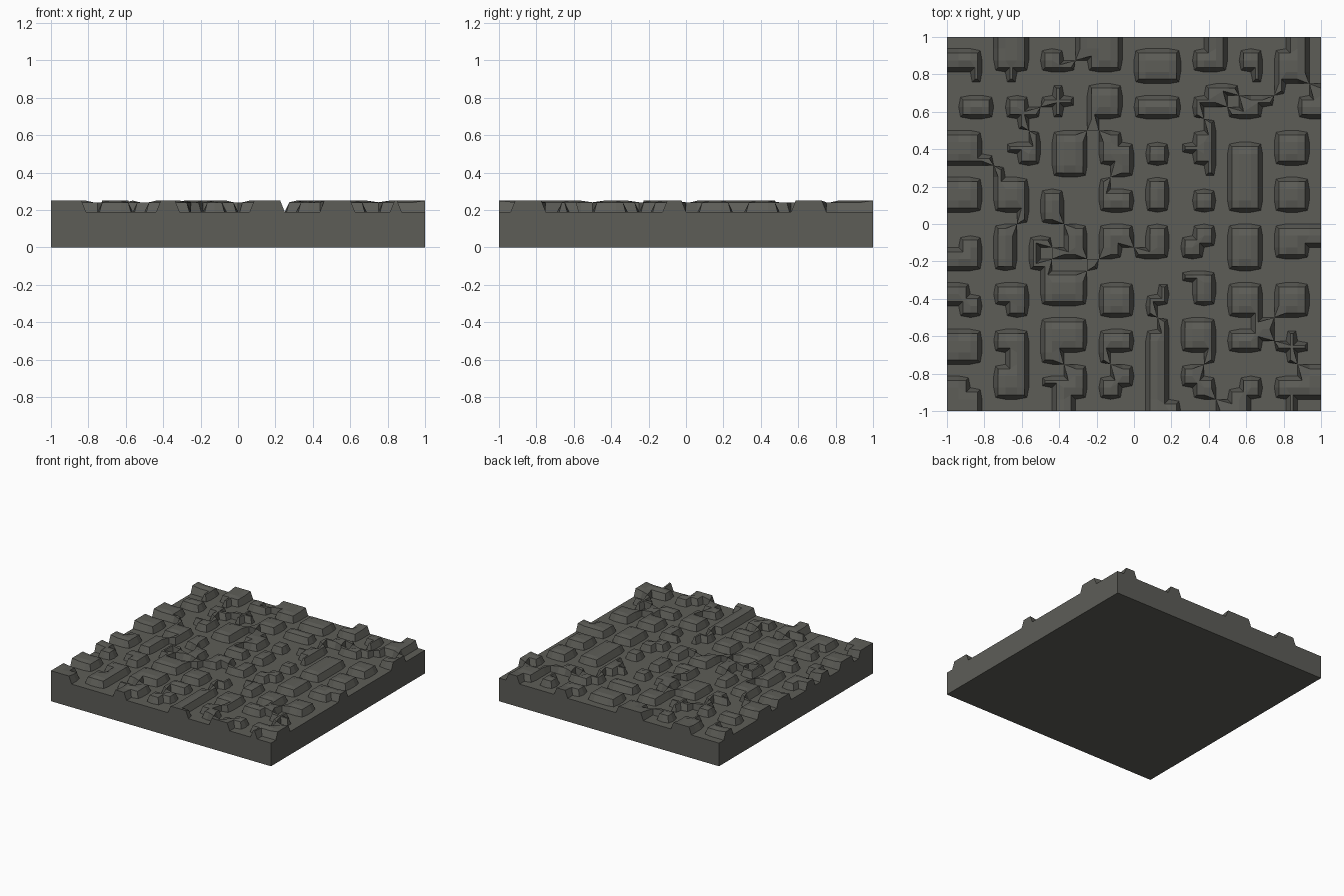
import bpy
import bmesh

cube = bpy.data.objects.get("Cube")
if cube:
    bpy.data.objects.remove(cube, do_unlink=True)

N = 32
CELL = 2 / N
GROUND, SHOULDER, CROWN = 0.19, 0.241, 0.25
TOP_INSET, CORNER_INSET = 0.024, 0.01

# Courses of regular stones, counted from the back: first row and depth
COURSES = [(1, 3), (5, 2), (8, 3), (12, 3), (16, 3), (21, 3), (25, 3), (28, 3)]

# Irregular stones replacing regular ones: column, row, width, depth
ODD_STONES = [
    (8, 1, 3, 2), (11, 0, 4, 3), (21, 0, 3, 3), (25, 1, 2, 3),
    (1, 5, 3, 2), (5, 5, 3, 2), (9, 4, 1, 3), (8, 5, 3, 1), (12, 4, 3, 3),
    (21, 4, 3, 3), (29, 5, 3, 2),
    (5, 8, 3, 3), (9, 8, 3, 4), (17, 9, 2, 2), (24, 9, 3, 3),
    (8, 13, 2, 3), (21, 13, 2, 2),
    (0, 17, 3, 3), (4, 16, 2, 4), (9, 16, 3, 3), (7, 17, 2, 3), (24, 16, 3, 4),
    (8, 20, 4, 3), (20, 20, 3, 3),
    (8, 24, 4, 4), (24, 24, 4, 3), (29, 25, 1, 3), (28, 26, 3, 1),
    (0, 29, 3, 3), (8, 28, 4, 4), (24, 29, 3, 3), (28, 29, 4, 2),
]

# Chipped corners: column, row
CHIPS = [
    (0, 3), (1, 3), (4, 3), (6, 3), (10, 1), (11, 2), (21, 0), (25, 3), (28, 0),
    (7, 5), (21, 4), (22, 6), (23, 6), (24, 5), (29, 5), (29, 6),
    (5, 8), (6, 8), (5, 10), (15, 8), (20, 8), (20, 10), (14, 12), (15, 12),
    (0, 17), (9, 16), (9, 17), (8, 18), (15, 18), (20, 16), (22, 18),
    (2, 21), (0, 23), (4, 23), (17, 21), (18, 23), (20, 21), (20, 22),
    (4, 27), (10, 27), (11, 27), (14, 27), (15, 27), (20, 27), (21, 27),
    (24, 24), (25, 24), (27, 26), (2, 29), (8, 28), (9, 28), (8, 30), (8, 31),
    (11, 31), (13, 28), (15, 30), (22, 28), (20, 30), (24, 29), (26, 31),
]

# Spurs that reach a neighbouring stone or the slab edge: column, row
SPURS = [
    (28, 4), (24, 4), (31, 4), (27, 5), (6, 7), (12, 7), (22, 7), (3, 10),
    (4, 11), (14, 11), (15, 11), (22, 11), (6, 15), (31, 16), (31, 17),
    (16, 18), (12, 19), (18, 24), (20, 24), (21, 24), (22, 24),
    (30, 28), (31, 28), (17, 31), (18, 31), (19, 31), (23, 31), (29, 31),
]


def block(c, r, w, d):
    return {(c + i, r + j) for i in range(w) for j in range(d)}


# Lay the stones
irregular = set().union(*(block(*stone) for stone in ODD_STONES))
paving = set(irregular)
for course, (row, depth) in enumerate(COURSES):
    for k in range(8):
        c, w, r, d = 4 * k, 3, row, depth
        if k == 3 and course > 1:
            c += 1
        if k == 4:
            c, w = (c, 4) if course < 2 else (c + 1, 2)
        if course == 0 and k % 2:
            r, d = 0, depth + 1
        if (c + w // 2, r + d // 2) not in irregular:
            paving |= block(c, r, w, d)
paving = (paving - set(CHIPS)) | set(SPURS)


def raised(c, r):
    return (c, N - 1 - r) in paving


def sign(v):
    return (v > 0) - (v < 0)


def inward(i, j):
    """Direction from a grid corner into its stone, and the stone cells around it."""
    cells = [(a, b) for a in (-1, 1) for b in (-1, 1)
             if raised(i + (a - 1) // 2, j + (b - 1) // 2)]
    dx = 0 if i in (0, N) else sign(sum(a for a, b in cells))
    dy = 0 if j in (0, N) else sign(sum(b for a, b in cells))
    return dx, dy, len(cells)


bm = bmesh.new()
cache = {}


def vert(level, i, j):
    key = (level, i, j)
    if key not in cache:
        dx, dy, count = inward(i, j)
        inset, z = 0, 0
        if level == "ground":
            inset = CORNER_INSET if count == 1 and dx and dy else 0
            z = GROUND
        elif level == "top":
            inset = TOP_INSET
            on_border = i in (0, N) or j in (0, N)
            z = CROWN if count == 4 or on_border else SHOULDER
        cache[key] = bm.verts.new((i * CELL - 1 + dx * inset,
                                   j * CELL - 1 + dy * inset, z))
    return cache[key]


def wall(low, high, p, q):
    bm.faces.new((vert(low, *p), vert(low, *q), vert(high, *q), vert(high, *p)))


# Stone tops, gaps, stone sides and slab sides
for r in range(N):
    for c in range(N):
        ring = [(c, r), (c + 1, r), (c + 1, r + 1), (c, r + 1)]
        stone = raised(c, r)
        bm.faces.new([vert("top" if stone else "ground", *p) for p in ring])
        for k, (dc, dr) in enumerate([(0, -1), (1, 0), (0, 1), (-1, 0)]):
            p, q = ring[k], ring[(k + 1) % 4]
            if stone and not raised(c + dc, r + dr):
                wall("ground", "top", p, q)
            if not (0 <= c + dc < N and 0 <= r + dr < N):
                wall("bottom", "ground", p, q)

# Underside
edge = ([(k, 0) for k in range(N)] + [(N, k) for k in range(N)]
        + [(N - k, N) for k in range(N)] + [(0, N - k) for k in range(N)])
bm.faces.new([vert("bottom", *p) for p in reversed(edge)])

mesh = bpy.data.meshes.new("cobbled_slab")
bm.to_mesh(mesh)
bm.free()
slab = bpy.data.objects.new("cobbled_slab", mesh)
bpy.context.collection.objects.link(slab)

# Stone colour
grey = bpy.data.materials.new("dark_warm_grey")
grey.use_nodes = True
colour = (0.11, 0.11, 0.097, 1)
grey.diffuse_color = colour
grey.node_tree.nodes["Principled BSDF"].inputs["Base Color"].default_value = colour
mesh.materials.append(grey)
